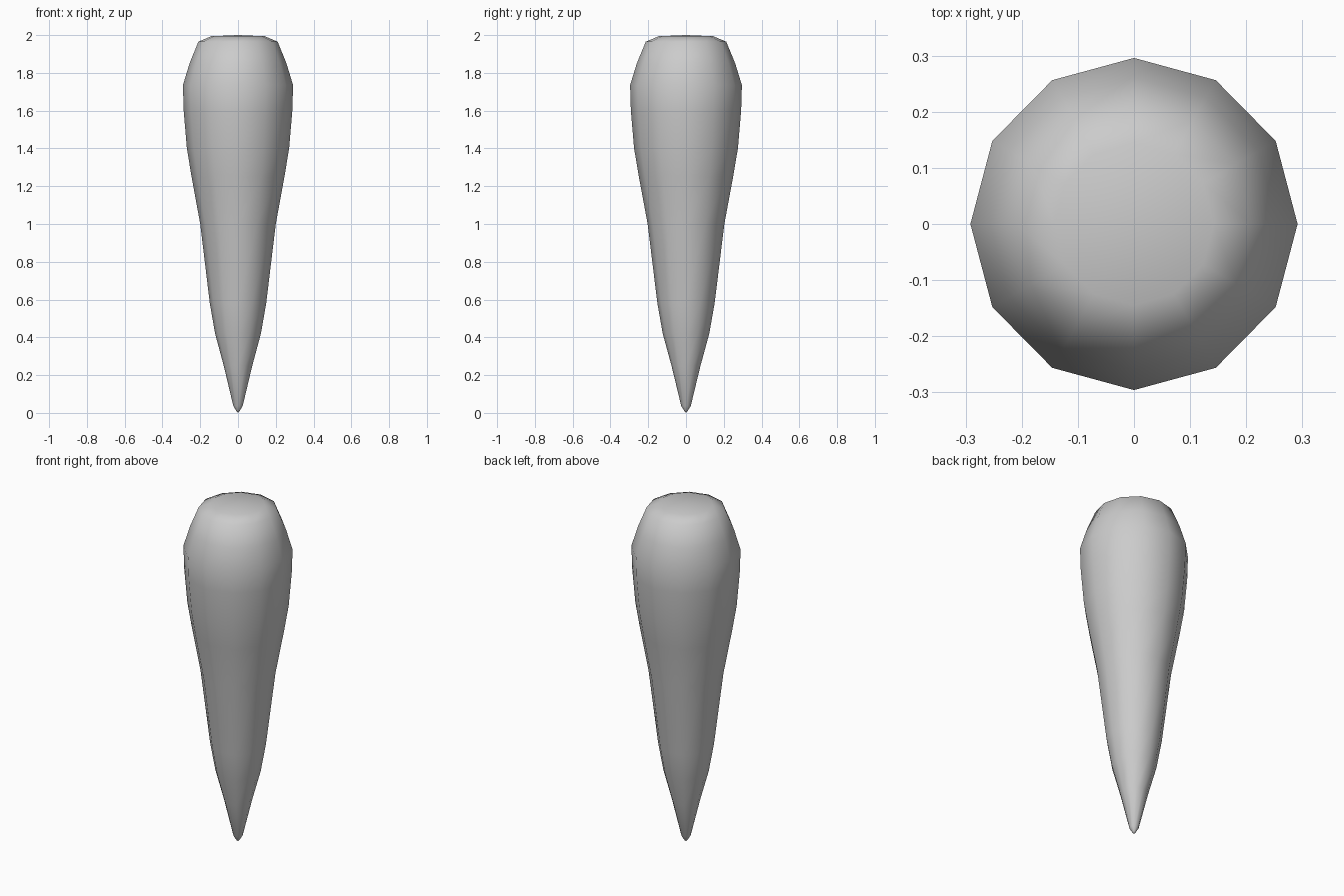
import bpy, bmesh
from math import cos, sin, pi

if "Cube" in bpy.data.objects:
    bpy.data.objects.remove(bpy.data.objects["Cube"])

# Radius and height of each ring, tip to crown
PROFILE = [(0.010, 0.012), (0.025, 0.037), (0.076, 0.25), (0.122, 0.42),
           (0.150, 0.58), (0.201, 1.0), (0.247, 1.25), (0.272, 1.40), (0.289, 1.60),
           (0.293, 1.735), (0.258, 1.85), (0.211, 1.965), (0.143, 1.994)]
SIDES = 12

bm = bmesh.new()
rings = []
for r, z in PROFILE:
    rings.append([bm.verts.new((r * 0.995 * cos(2 * pi * i / SIDES),
                                r * 1.01 * sin(2 * pi * i / SIDES), z))
                  for i in range(SIDES)])

# Tapered body
for a, b in zip(rings, rings[1:]):
    for i in range(SIDES):
        j = (i + 1) % SIDES
        bm.faces.new((a[i], a[j], b[j], b[i]))

# Pointed tip and nearly flat crown
tip = bm.verts.new((0, 0, 0))
crown = bm.verts.new((0, 0, 2.0))
for i in range(SIDES):
    j = (i + 1) % SIDES
    bm.faces.new((tip, rings[0][j], rings[0][i]))
    bm.faces.new((crown, rings[-1][i], rings[-1][j]))

for f in bm.faces:
    f.smooth = True
bmesh.ops.recalc_face_normals(bm, faces=bm.faces)
mesh = bpy.data.meshes.new("tapered_root")
bm.to_mesh(mesh)
bm.free()
bpy.context.collection.objects.link(bpy.data.objects.new("tapered_root", mesh))
